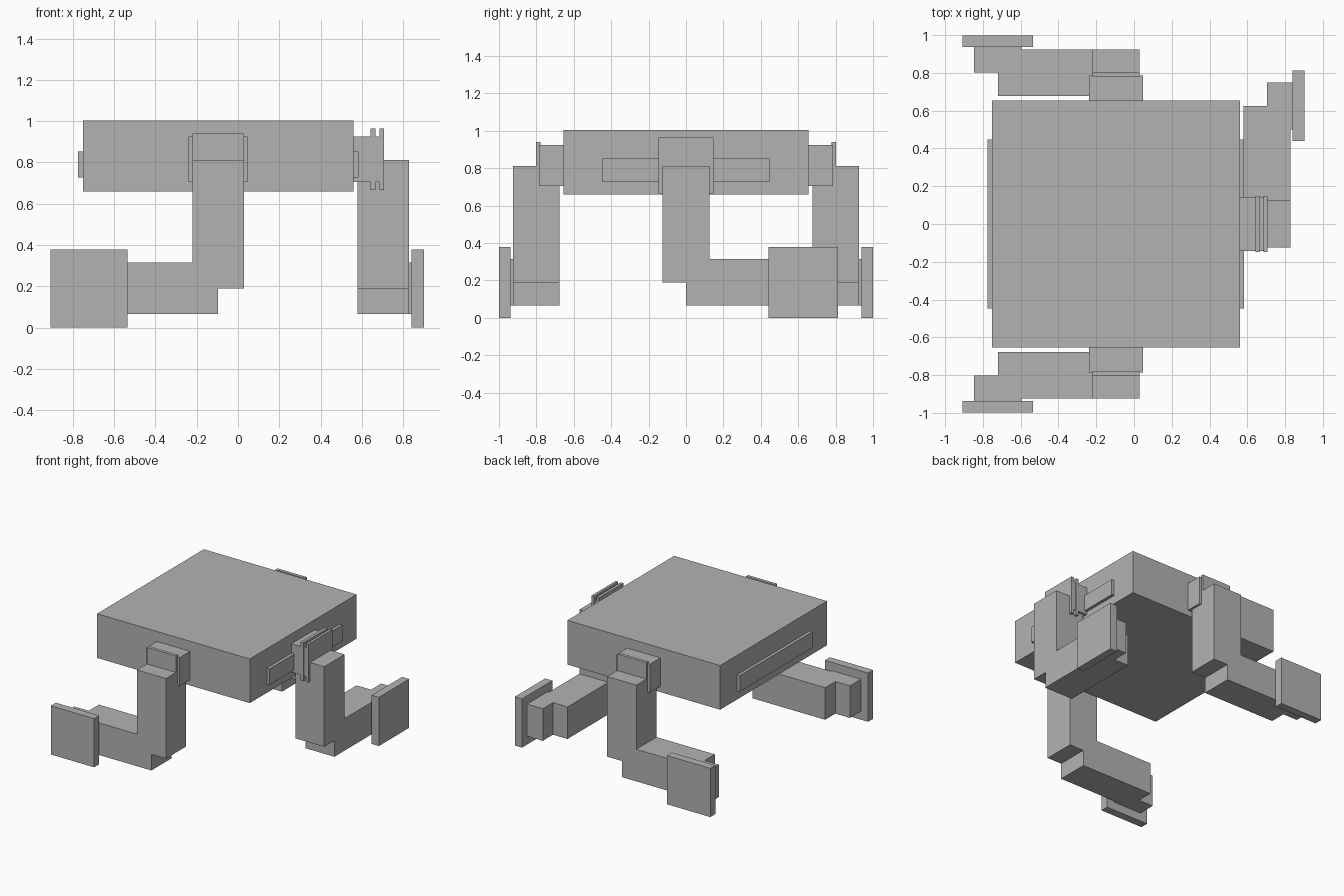
import bpy

if "Cube" in bpy.data.objects:
    bpy.data.objects.remove(bpy.data.objects["Cube"])

grey = bpy.data.materials.new("plain grey")
grey.diffuse_color = (0.45, 0.45, 0.45, 1)
grey.use_nodes = True
grey.node_tree.nodes["Principled BSDF"].inputs["Base Color"].default_value = grey.diffuse_color


def box(name, x, y, z):
    """Axis-aligned box from (min, max) ranges."""
    bpy.ops.mesh.primitive_cube_add(size=1)
    ob = bpy.context.object
    ob.name = name
    ob.location = [sum(r) / 2 for r in (x, y, z)]
    ob.scale = [abs(r[1] - r[0]) for r in (x, y, z)]
    bpy.ops.object.transform_apply(location=True, rotation=False, scale=True)
    ob.data.materials.append(grey)
    return ob


# Parts shared by every leg: (outward from body, along the leg, height)
LEG = {
    "upper_leg": ((0.02, 0.268), (-0.125, 0.125), (0.19, 0.812)),
    "lower_leg": ((0.02, 0.268), (0.0, 0.625), (0.065, 0.314)),
    "ankle": ((0.145, 0.285), (0.50, 0.75), (0.065, 0.314)),
    "foot_plate": ((0.28, 0.342), (0.44, 0.812), (0.0, 0.378)),
    "hip_block": ((-0.01, 0.128), (-0.143, 0.143), (0.704, 0.925)),
}
SIDE_HIP = {"hip_cap": ((0.12, 0.145), (-0.125, 0.125), (0.69, 0.94))}
END_HIP = {
    "hip_inner_fin": ((0.082, 0.105), (-0.148, 0.148), (0.665, 0.963)),
    "hip_outer_fin": ((0.126, 0.147), (-0.148, 0.148), (0.665, 0.963)),
}

# Body and the thin strips on its two ends
box("body", (-0.752, 0.56), (-0.655, 0.655), (0.66, 1.003))
box("left_strip", (-0.775, -0.74), (-0.447, 0.447), (0.727, 0.852))
box("right_strip", (0.55, 0.583), (-0.447, 0.447), (0.727, 0.852))

# Front and back legs, mirrored across y, reaching towards -x
for side, s in (("front", -1), ("back", 1)):
    for part, (out, along, z) in {**LEG, **SIDE_HIP}.items():
        box(f"{side}_{part}",
            [-0.096 - a for a in along],
            [s * (0.657 + o) for o in out], z)

# Right leg, reaching towards +y
for part, (out, along, z) in {**LEG, **END_HIP}.items():
    box(f"right_{part}", [0.56 + o for o in out], along, z)
